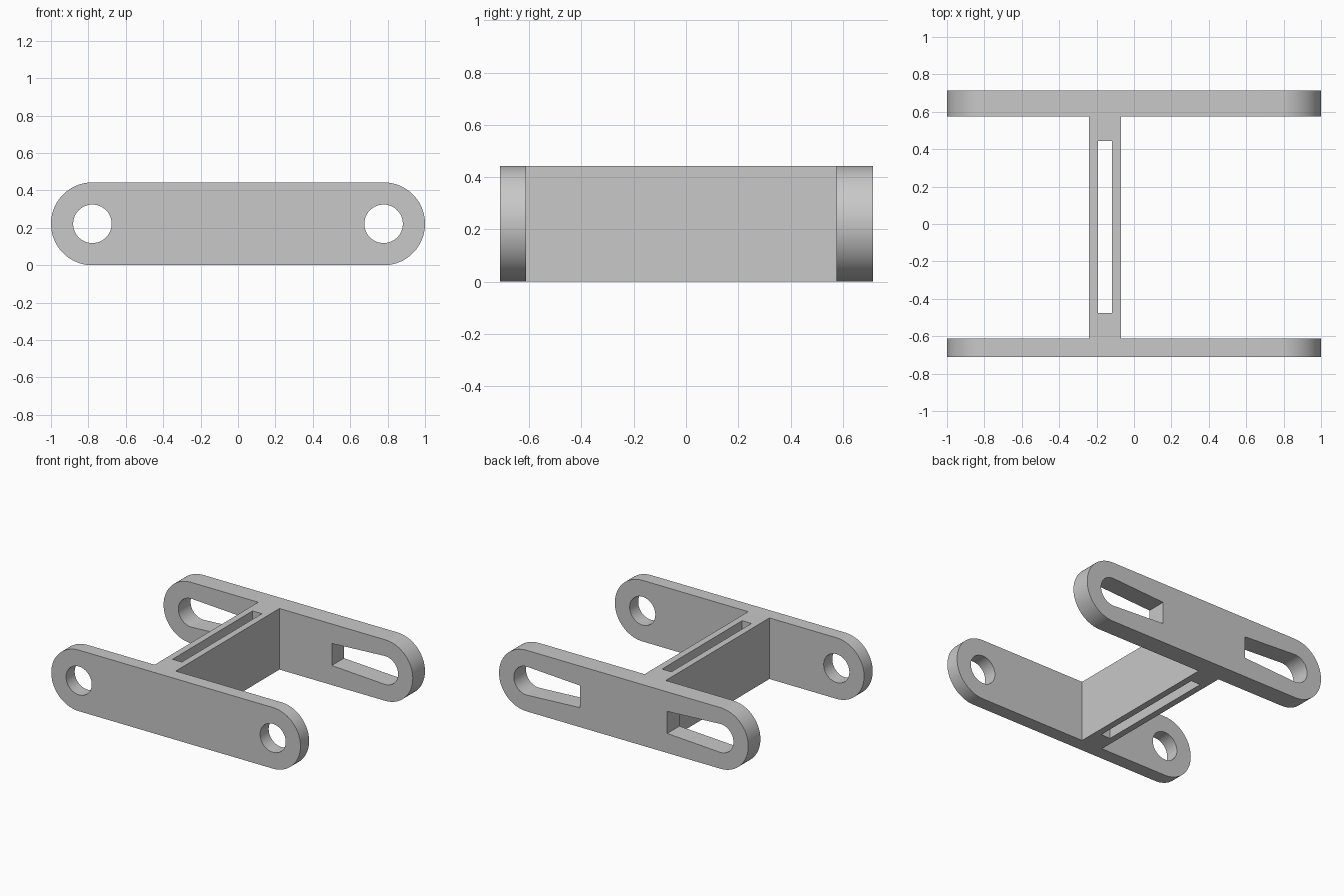
import bpy, bmesh
from math import cos, sin, pi, radians
from mathutils import Vector

cube = bpy.data.objects.get("Cube")
if cube:
    bpy.data.objects.remove(cube, do_unlink=True)

MID = 0.2215        # half height of the frame and radius of its rounded ends
PIVOT = 1 - MID     # distance of the end holes from the middle
BORE = 0.103

grey = bpy.data.materials.new("plain grey")
grey.use_nodes = True
grey.diffuse_color = (0.58, 0.58, 0.58, 1)
grey.node_tree.nodes["Principled BSDF"].inputs["Base Color"].default_value = grey.diffuse_color


def arc(cx, radius, start, end, steps):
    """Points (x, z) on an arc about the mid height, angles in degrees."""
    angles = [radians(start + (end - start) * i / steps) for i in range(steps + 1)]
    return [(cx + radius * cos(a), MID + radius * sin(a)) for a in angles]


def prism(name, outline, y0, y1):
    """Extrude an (x, z) outline from y0 to y1."""
    bm = bmesh.new()
    face = bm.faces.new([bm.verts.new((x, y0, z)) for x, z in outline])
    new = bmesh.ops.extrude_face_region(bm, geom=[face])["geom"]
    moved = [v for v in new if isinstance(v, bmesh.types.BMVert)]
    bmesh.ops.translate(bm, verts=moved, vec=Vector((0, y1 - y0, 0)))
    bmesh.ops.recalc_face_normals(bm, faces=bm.faces)
    mesh = bpy.data.meshes.new(name)
    bm.to_mesh(mesh)
    bm.free()
    mesh.materials.append(grey)
    obj = bpy.data.objects.new(name, mesh)
    bpy.context.collection.objects.link(obj)
    return obj


def cut(obj, cutters):
    """Subtract the cutters, remove them, and shade the result."""
    bpy.ops.object.select_all(action="DESELECT")
    bpy.context.view_layer.objects.active = obj
    obj.select_set(True)
    for cutter in cutters:
        cutter.hide_render = True
        mod = obj.modifiers.new("opening", "BOOLEAN")
        mod.operation = "DIFFERENCE"
        mod.solver = "EXACT"
        mod.object = cutter
        bpy.ops.object.modifier_apply(modifier=mod.name)
        bpy.data.objects.remove(cutter, do_unlink=True)
    bpy.ops.object.shade_smooth_by_angle(angle=radians(30))


def rect(x0, x1, z0, z1):
    return [(x0, z0), (x1, z0), (x1, z1), (x0, z1)]


def mirrored(outline, side):
    return [(side * x, z) for x, z in outline]


plate = arc(PIVOT, MID, -90, 90, 40) + arc(-PIVOT, MID, 90, 270, 40)
hole = arc(PIVOT, BORE, 0, 360, 48)[:-1]
# Slot with a round outer end that narrows slightly towards a square inner end
slot = arc(PIVOT, BORE, -93, 93, 32) + [(0.35, MID + 0.08), (0.35, MID - 0.08)]

# Front side plate with round holes, back side plate with tapered slots
for name, opening, y0, y1 in (("front_plate", hole, -0.712, -0.613),
                              ("back_plate", slot, 0.575, 0.715)):
    side_plate = prism(name, plate, y0, y1)
    cut(side_plate, [prism("opening_cutter", mirrored(opening, s), y0 - 0.1, y1 + 0.1)
                     for s in (1, -1)])

# Upright cross web joining the plates, with a narrow slit from top to bottom
web = prism("cross_web", rect(-0.24, -0.07, 0, 2 * MID), -0.613, 0.575)
cut(web, [prism("slit_cutter", rect(-0.193, -0.118, -0.1, 2 * MID + 0.1), -0.475, 0.443)])
